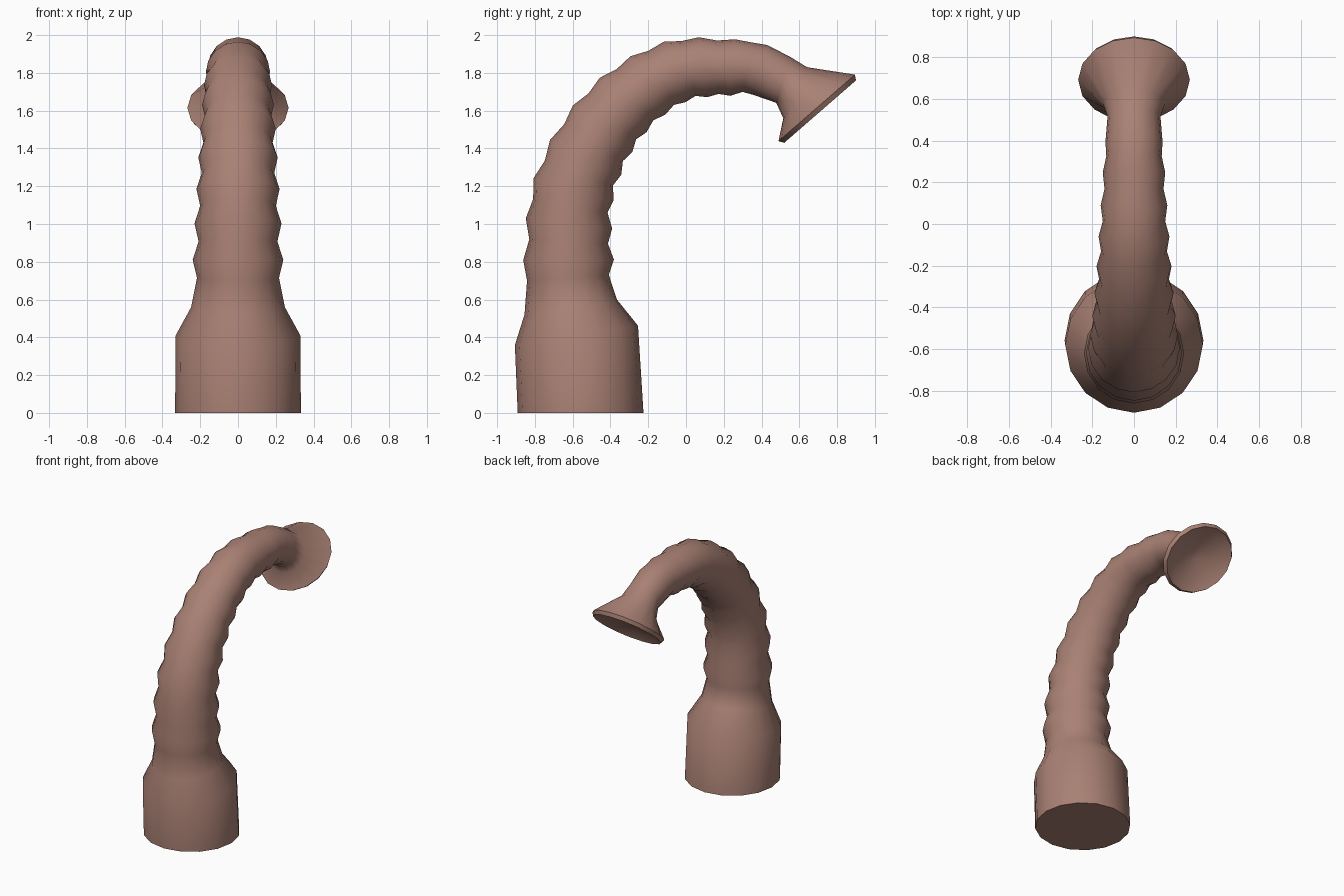
import bpy, bmesh, math
from mathutils import Vector

if "Cube" in bpy.data.objects:
    bpy.data.objects.remove(bpy.data.objects["Cube"])

SIDES = 16

# One flat colour
skin = bpy.data.materials.new("dusty_rose_brown")
skin.diffuse_color = (0.40, 0.22, 0.175, 1)
skin.use_nodes = True
skin.node_tree.nodes["Principled BSDF"].inputs["Base Color"].default_value = skin.diffuse_color


def smooth_path(keys, t):
    """Catmull-Rom sample through key tuples, t in 0..len(keys)-1."""
    i = min(int(t), len(keys) - 2)
    f = t - i
    k = [Vector(p) for p in keys]
    p1, p2 = k[i], k[i + 1]
    p0 = k[i - 1] if i > 0 else 2 * p1 - p2
    p3 = k[i + 2] if i + 2 < len(k) else 2 * p2 - p1
    return 0.5 * (2 * p1 + (p2 - p0) * f + (2 * p0 - 5 * p1 + 4 * p2 - p3) * f * f
                  + (3 * p1 - p0 - 3 * p2 + p3) * f ** 3)


# Rings are (y, z, tilt in degrees, radius)
# Wide base
rings = [(-0.558, 0, 0, 0.333), (-0.58, 0.41, -9, 0.33), (-0.61, 0.56, -9, 0.248)]

# Ribbed, tapering, curved trunk: alternate valley and ridge rings
keys = [(-0.625, 0.715, -4), (-0.595, 1.185, 15), (-0.39, 1.57, 44),
        (-0.06, 1.805, 70), (0.325, 1.83, 101)]
for i in range(21):
    y, z, a = smooth_path(keys, i / 5)
    r = 0.245 - 0.005 * i if i % 2 else 0.217 - 0.0042 * i
    rings.append((y, z, a, r))

# Neck and flared mouth, then the hollow inside it
rings += [(0.395, 1.815, 105, 0.137), (0.515, 1.763, 107, 0.127),
          (0.578, 1.695, 115, 0.149), (0.692, 1.615, 139, 0.268),
          (0.71, 1.595, 139, 0.252), (0.69, 1.618, 139, 0.20),
          (0.664, 1.648, 139, 0.03)]

# Skin the rings
bm = bmesh.new()
loops = []
for y, z, tilt, r in rings:
    a = math.radians(tilt)
    loop = []
    for s in range(SIDES):
        t = 2 * math.pi * s / SIDES
        up = r * math.cos(t)
        loop.append(bm.verts.new((r * math.sin(t), y - up * math.cos(a), z + up * math.sin(a))))
    loops.append(loop)
for lo, hi in zip(loops, loops[1:]):
    for s in range(SIDES):
        n = (s + 1) % SIDES
        bm.faces.new((lo[s], lo[n], hi[n], hi[s]))
bm.faces.new(loops[0])
bm.faces.new(loops[-1])
bmesh.ops.recalc_face_normals(bm, faces=bm.faces)

mesh = bpy.data.meshes.new("curved_trunk")
bm.to_mesh(mesh)
bm.free()
mesh.materials.append(skin)
trunk = bpy.data.objects.new("curved_trunk", mesh)
bpy.context.collection.objects.link(trunk)
bpy.context.view_layer.objects.active = trunk
trunk.select_set(True)
bpy.ops.object.shade_smooth_by_angle(angle=math.radians(65))
